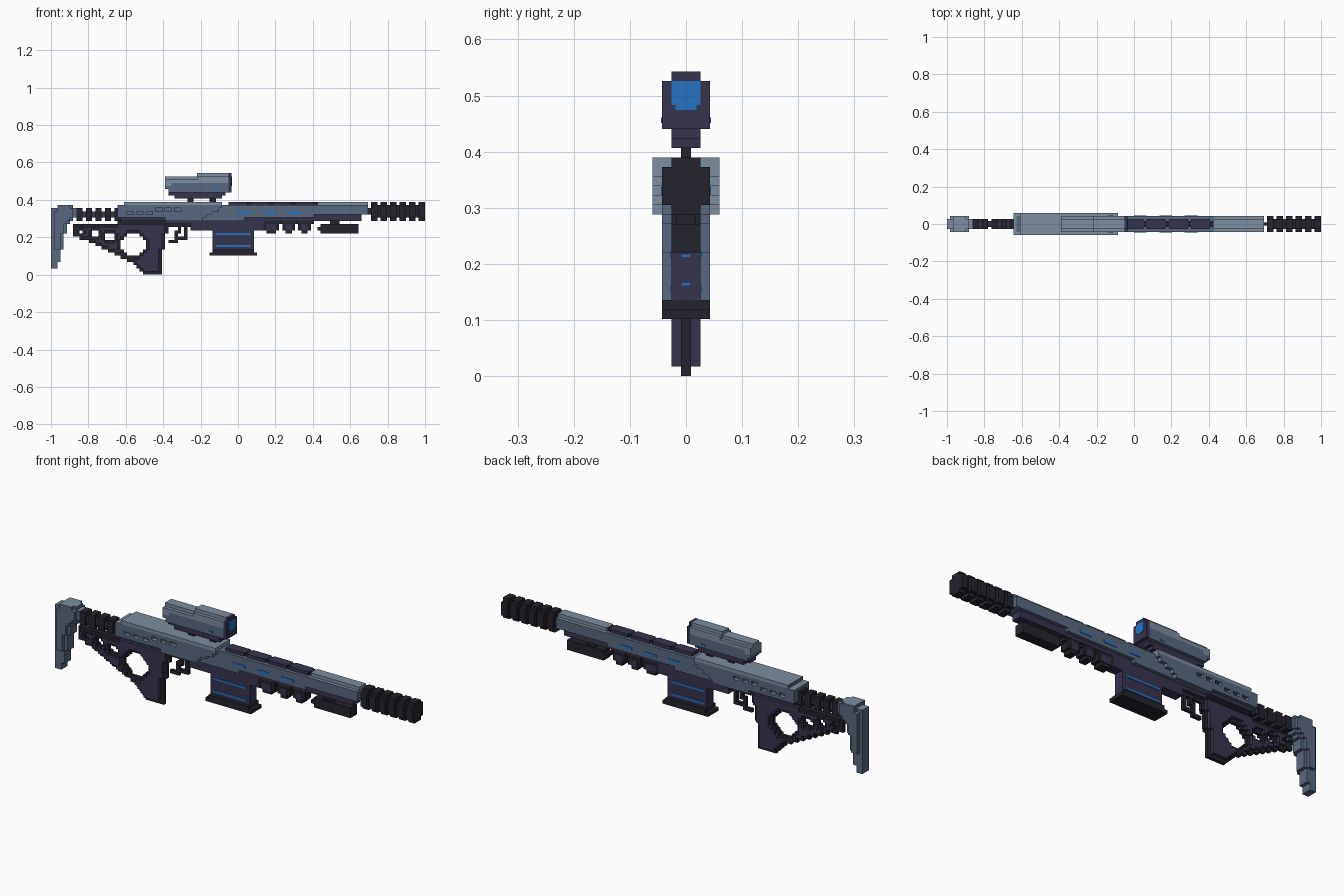
import bpy, bmesh, math
from mathutils import Vector

if "Cube" in bpy.data.objects:
    bpy.data.objects.remove(bpy.data.objects["Cube"], do_unlink=True)

V = 2 / 118  # block size; all sizes below are in blocks


def material(name, rgb):
    m = bpy.data.materials.new(name)
    m.use_nodes = True
    m.diffuse_color = (*rgb, 1)
    m.node_tree.nodes["Principled BSDF"].inputs["Base Color"].default_value = (*rgb, 1)
    return m


STEEL = material("light steel", (0.20, 0.27, 0.35))
SLATE = material("slate", (0.098, 0.138, 0.216))
PURPLE = material("dark purple", (0.037, 0.034, 0.076))
BLACK = material("near black", (0.017, 0.017, 0.026))
BLUE = material("blue", (0.018, 0.174, 0.55))


def rect(x0, x1, z0, z1):
    return {(x, z) for x in range(x0, x1) for z in range(z0, z1)}


def fill(poly):
    """Blocks whose centre lies inside a side profile."""
    cells = set()
    for x, z in rect(0, 118, 0, 32):
        inside = False
        for (ax, az), (bx, bz) in zip(poly, poly[1:] + poly[:1]):
            if (az > z + .5) != (bz > z + .5):
                if x + .5 < ax + (z + .5 - az) * (bx - ax) / (bz - az):
                    inside = not inside
        if inside:
            cells.add((x, z))
    return cells


def erode(cells):
    return {(x, z) for x, z in cells
            if {(x + 1, z), (x - 1, z), (x, z + 1), (x, z - 1)} <= cells}


def build(name, cells, hw, mats, rule=None):
    """Turn side-view blocks into a slab of half width hw, skinned on the outside only."""
    bm = bmesh.new()
    verts = {}

    def face(*pts):
        vs = []
        for p in pts:
            if p not in verts:
                verts[p] = bm.verts.new(((p[0] - 59) * V, p[1] * V, p[2] * V))
            vs.append(verts[p])
        f = bm.faces.new(vs)
        f.normal_update()
        if rule:
            f.material_index = rule(f.normal, f.calc_center_median() / V + Vector((59, 0, 0)))

    for x, z in cells:
        face((x, -hw, z), (x + 1, -hw, z), (x + 1, -hw, z + 1), (x, -hw, z + 1))
        face((x, hw, z), (x, hw, z + 1), (x + 1, hw, z + 1), (x + 1, hw, z))
        for n, a, b in (((x + 1, z), (x + 1, z), (x + 1, z + 1)), ((x - 1, z), (x, z + 1), (x, z)),
                        ((x, z + 1), (x + 1, z + 1), (x, z + 1)), ((x, z - 1), (x, z), (x + 1, z))):
            if n not in cells:
                face((a[0], -hw, a[1]), (a[0], hw, a[1]), (b[0], hw, b[1]), (b[0], -hw, b[1]))
    me = bpy.data.meshes.new(name)
    bm.to_mesh(me)
    bm.free()
    for m in mats:
        me.materials.append(m)
    ob = bpy.data.objects.new(name, me)
    bpy.context.collection.objects.link(ob)
    return ob


def plate(name, lo, hi, mat):
    """Thin box between two corners."""
    bm = bmesh.new()
    bmesh.ops.create_cube(bm, size=1)
    for v in bm.verts:
        v.co = Vector(((lo[i] if v.co[i] < 0 else hi[i]) * V for i in range(3)))
        v.co.x -= 1
    me = bpy.data.meshes.new(name)
    bm.to_mesh(me)
    bm.free()
    me.materials.append(mat)
    bpy.context.collection.objects.link(bpy.data.objects.new(name, me))


def side_plates(name, x0, x1, z0, z1, hw, mat):
    for side, s in (("left", 1), ("right", -1)):
        ys = sorted((s * (hw - .1), s * (hw + .15)))
        plate(f"{name}_{side}", (x0, ys[0], z0), (x1, ys[1], z1), mat)


top_light = lambda n, c: 1 if n.z > .5 else 0

# shoulder stock
stock = fill([(0, 2), (2, 2), (4, 10), (5, 15), (8, 18), (8, 21), (7, 21), (7, 22), (2, 22), (2, 21), (0, 21)])
build("shoulder_stock", stock, 1.5, [SLATE, STEEL], top_light)
build("shoulder_stock_core", {c for c in erode(stock) if c[1] > 7} | rect(2, 6, 20, 22), 2.5,
      [SLATE, STEEL], top_light)

# ribbed buffer tube
build("buffer_tube", rect(8, 22, 18, 20), 1, [PURPLE])
for i in range(5):
    x = 8 + i * 3
    build(f"buffer_ring_{i}", rect(x, x + 2, 17, 21), 1.5, [BLACK])

# skeleton grip: thin dark rim with a thicker inner body
grip = fill([(7, 16), (7, 12), (11, 11), (15.5, 9), (21, 6), (25, 4), (28.5, 1.5), (30, 0), (34.5, 0), (35, 3),
             (35.5, 8), (36, 11), (37, 14), (37, 17), (21, 17), (21, 16)])
hole = fill([(26 + 3.8 * math.cos(a * math.pi / 8), 9.5 + 3.8 * math.sin(a * math.pi / 8)) for a in range(16)])
grip -= hole | rect(13, 15, 12, 14) | rect(17, 20, 11, 13) | rect(9, 10, 13, 14)
build("grip_rim", grip, 0.5, [BLACK])
build("grip_body", erode(grip), 1.5, [PURPLE])
build("grip_top_rail", rect(8, 21, 15, 16), 1, [BLACK])

# trigger and guard
build("trigger_guard", rect(37, 44, 15, 16) | rect(42, 43, 11, 15) | rect(39, 43, 11, 12) | rect(37, 40, 10, 11),
      0.5, [BLACK])
build("trigger", rect(40, 41, 13, 15) | rect(39, 40, 12, 14), 0.5, [BLACK])

# receiver and fore-end underside
build("receiver", rect(21, 100, 17, 19) - rect(98, 100, 17, 19) | rect(36, 44, 16, 17) | rect(44, 67, 14, 17),
      1.5, [PURPLE])
build("receiver_rail", rect(22, 37, 17, 18), 2.5, [PURPLE])

# barrel shroud
build("shroud", fill([(22, 18), (22, 22), (100, 22), (100, 19), (84, 19), (82, 18), (62, 18), (60, 17), (46, 17),
                      (45, 18)]), 2.5, [SLATE, STEEL], lambda n, c: 1 if n.z > .5 and c.x > 84 else 0)
build("shroud_ridge", rect(84, 100, 22, 23), 1.5, [STEEL])
for i in range(4):
    x = 56 + i * 7
    build(f"vent_cover_{i}", rect(x, x + 6, 22, 23), 1.5, [PURPLE])
    build(f"vent_gap_{i}", rect(x + 6, x + 7, 22, 23), 1, [BLACK])
for i in range(3):
    side_plates(f"shroud_light_{i}", 59 + 8 * i, 63 + 8 * i, 19.1, 19.9, 2.5, BLUE)

# upper cover with a rising row of recessed slots
cover = fill([(21, 18), (21, 22), (23, 22), (23, 23), (54, 23), (54, 21), (50, 19), (47, 17), (37, 17), (35, 18)])
for i in range(6):
    cover -= rect(24 + 3 * i, 26 + 3 * i, 19 + i // 3, 20 + i // 3)
build("upper_cover", cover, 3.5, [SLATE, STEEL],
      lambda n, c: 1 if n.x > .5 or n.z > .5 or (c.z > 22 and abs(n.y) > .5) else 0)

# muzzle brake
build("barrel", rect(100, 102, 19, 21), 0.5, [BLACK])
build("muzzle_core", rect(101, 118, 18, 22), 1.5, [BLACK])
for i in range(6):
    x = 101 + 3 * i
    build(f"muzzle_ring_{i}", rect(x, x + 2, 18, 22), 2.5, [BLACK])
    build(f"muzzle_ring_spine_{i}", rect(x, x + 2, 17, 23), 1.5, [BLACK])

# magazine
build("magazine", rect(51, 64, 8, 14), 1.5, [PURPLE])
build("magazine_base", rect(50, 65, 6, 7) | rect(51, 64, 7, 8), 2.5, [BLACK])
for i, z in enumerate((8.8, 12.5)):
    side_plates(f"magazine_stripe_{i}", 52, 63, z, z + .6, 1.5, BLUE)
for i, z in enumerate((9.5, 12.5)):
    plate(f"magazine_mark_{i}", (64, -.4, z), (64.1, .4, z + .3), BLUE)

# grip blocks under the fore-end
for i, (x0, x1) in enumerate(((67, 72), (73, 77), (78, 82))):
    block = rect(x0, x1, 13, 17) - {(x0, 13), (x1 - 1, 13)}
    build(f"fore_grip_block_{i}", block, 1.4, [BLACK])
    side_plates(f"fore_grip_inset_{i}", x0 + 1, x1 - 1, 14, 16, 1.4, PURPLE)
build("fore_grip_bar", rect(66, 83, 16, 17), 1, [BLACK])

# folded front support
build("folded_support", rect(84, 97, 13, 16) - {(84, 13), (84, 15)}, 1.5, [BLACK])
build("support_mount", rect(88, 91, 16, 17), 1, [BLACK])

# sight
scope_color = lambda n, c: 2 if c.x > 56 else (1 if c.z > 29 or (c.x < 38 and c.z > 28) else 0)
build("scope_body", rect(36, 56, 27, 30) | rect(37, 56, 26, 27) | rect(46, 57, 26, 31), 2.5,
      [SLATE, STEEL, PURPLE], scope_color)
build("scope_top", rect(36, 46, 30, 31) | rect(46, 57, 31, 32), 1.5, [SLATE, STEEL, PURPLE], scope_color)
build("scope_mount", rect(37, 55, 25, 26) | rect(39, 54, 24, 25), 1.5, [PURPLE])
for i, x in enumerate((43, 50)):
    build(f"scope_post_{i}", rect(x, x + 2, 23, 24), 0.5, [BLACK])
plate("scope_lens", (57, -1.5, 28.5), (57.1, 1.5, 31), BLUE)
plate("scope_lens_lower", (57, -1.1, 28), (57.1, 1.1, 28.5), BLUE)
side_plates("scope_indicator", 51, 52.3, 26.6, 27.2, 2.5, BLUE)
